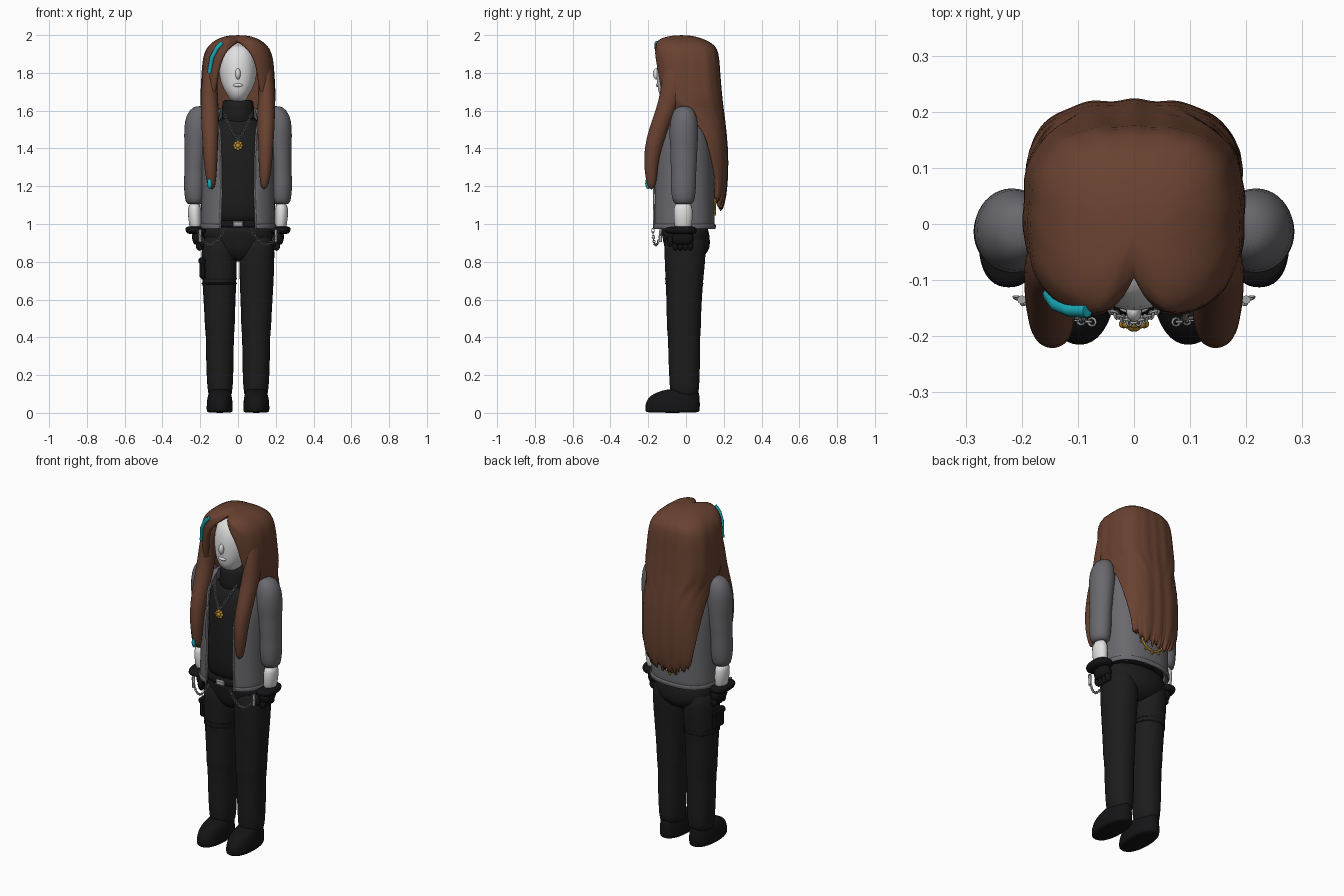
import bpy, bmesh, math, random
from mathutils import Vector

random.seed(4)
if "Cube" in bpy.data.objects:
    bpy.data.objects.remove(bpy.data.objects["Cube"])


def material(name, *rgb):
    m = bpy.data.materials.new(name)
    m.use_nodes = True
    m.diffuse_color = (*rgb, 1)
    m.node_tree.nodes["Principled BSDF"].inputs["Base Color"].default_value = (*rgb, 1)
    return m


BROWN = material("brown hair", .14, .054, .03)
GREY = material("grey cloth", .14, .14, .155)
BLACK = material("black cloth", .012, .012, .012)
LEATHER = material("black leather", .007, .007, .008)
SKIN = material("pale skin", .75, .75, .75)
SILVER = material("silver", .4, .4, .42)
GOLD = material("gold", .5, .28, .03)
TEAL = material("teal", .01, .4, .48)


def finish(name, bm, mat, smooth=True):
    mesh = bpy.data.meshes.new(name)
    bm.to_mesh(mesh)
    bm.free()
    mesh.materials.append(mat)
    mesh.polygons.foreach_set("use_smooth", [smooth] * len(mesh.polygons))
    ob = bpy.data.objects.new(name, mesh)
    bpy.context.collection.objects.link(ob)
    return ob


def ring_point(row, a, n):
    """Point at angle a (0 is the front) on a rounded section: z, cx, rx, front y, back y."""
    z, cx, rx, front, back = row[:5]
    s, c = math.sin(a), math.cos(a)
    k = (abs(s) ** n + abs(c) ** n) ** (-1 / n)
    return Vector((cx + rx * s * k, (front + back) / 2 - (back - front) / 2 * c * k, z))


def loft(name, rows, mat, n=2.0, seg=20, thick=0, side=1, tweak=None):
    """Skin sections listed from top to bottom; a sixth value opens the front by that angle."""
    bm = bmesh.new()
    grid = []
    for row in rows:
        row = (row[0], row[1] * side, *row[2:])
        gap = math.radians(row[5]) if thick else 0
        count = seg + 1 if thick else seg
        line = []
        for i in range(count):
            p = ring_point(row, gap + (math.tau - 2 * gap) * i / seg, n)
            line.append(bm.verts.new(tweak(p) if tweak else p))
        grid.append(line)
    for top, low in zip(grid, grid[1:]):
        for i in range(seg):
            j = (i + 1) % len(top)
            bm.faces.new((top[i], low[i], low[j], top[j]))
    if not thick or rows[0][5] == 0:
        bm.faces.new(grid[0][:seg])
    if not thick:
        bm.faces.new(grid[-1][::-1])
    bmesh.ops.remove_doubles(bm, verts=bm.verts, dist=.0005)
    ob = finish(name, bm, mat)
    if thick:
        mod = ob.modifiers.new("thickness", 'SOLIDIFY')
        mod.thickness, mod.offset = thick, -1
    ob.modifiers.new("smooth", 'SUBSURF').levels = 1
    ob.modifiers["smooth"].render_levels = 1
    return ob


def ball(name, center, size, mat):
    bm = bmesh.new()
    bmesh.ops.create_uvsphere(bm, u_segments=16, v_segments=10, radius=1)
    bmesh.ops.scale(bm, vec=size, verts=bm.verts)
    bmesh.ops.translate(bm, vec=center, verts=bm.verts)
    return finish(name, bm, mat)


def box(name, center, size, mat, bevel=.006):
    bm = bmesh.new()
    bmesh.ops.create_cube(bm, size=1)
    bmesh.ops.scale(bm, vec=size, verts=bm.verts)
    bmesh.ops.translate(bm, vec=center, verts=bm.verts)
    ob = finish(name, bm, mat, False)
    ob.modifiers.new("edges", 'BEVEL').width = bevel
    return ob


def tube(name, points, radius, mat, cyclic=False):
    curve = bpy.data.curves.new(name, 'CURVE')
    curve.dimensions, curve.bevel_depth, curve.bevel_resolution = '3D', radius, 2
    curve.use_fill_caps = True
    spline = curve.splines.new('POLY')
    spline.points.add(len(points) - 1)
    for sp, p in zip(spline.points, points):
        sp.co = (*p, 1)
    spline.use_cyclic_u = cyclic
    curve.materials.append(mat)
    ob = bpy.data.objects.new(name, curve)
    bpy.context.collection.objects.link(ob)
    return ob


def chain(name, a, b, c, links):
    """Oval links, turned alternately, along a bent path."""
    a, b, c = Vector(a), Vector(b), Vector(c)
    path = [a.lerp(b, t).lerp(b.lerp(c, t), t) for t in (i / links for i in range(links + 1))]
    for i, (p, q) in enumerate(zip(path, path[1:])):
        d = q - p
        u = d.cross(Vector((0, 1, 0))).normalized()
        w = u if i % 2 else d.cross(u).normalized()
        oval = [(p + q) / 2 + d * .68 * math.cos(k * math.pi / 4) + w * .007 * math.sin(k * math.pi / 4)
                for k in range(8)]
        tube(f"{name}_link", oval, .0022, SILVER, True)


# Hair: one shell, parted in front, hanging into a ragged curtain behind
def comb(p):
    a = math.atan2(p.x, -p.y)
    p.x, p.y = p.x * (1 + .012 * math.sin(15 * a)), p.y * (1 + .012 * math.cos(18 * a))
    if p.z > 1.88 and p.y < 0:
        p.y += .05 * math.exp(-(p.x / .03) ** 2)
    if p.z < 1.24:
        f = (1.25 - p.z) / .18
        p.z += f * (.1 * (p.x / .2) ** 2 + random.uniform(-.02, .03))
    return p


hair = [(2, 0, .045, -.09, .02, 0), (1.985, 0, .1, -.145, .08, 0), (1.96, 0, .14, -.168, .135, 2),
        (1.93, 0, .168, -.172, .165, 15), (1.88, 0, .186, -.17, .175, 24), (1.8, 0, .192, -.162, .18, 31),
        (1.7, 0, .197, -.15, .188, 34), (1.63, 0, .2, -.145, .195, 42), (1.56, 0, .2, -.145, .205, 100),
        (1.4, 0, .2, -.145, .222, 116), (1.25, 0, .198, -.145, .222, 128), (1.15, 0, .194, -.145, .212, 132),
        (1.07, 0, .19, -.145, .198, 135)]
loft("hair", hair, BROWN, 3, 56, .03, tweak=comb)
streak = []
for i, row in enumerate(hair[2:6]):
    streak.append(comb(ring_point(row, math.radians(-33 - 4 * i), 3)))
tube("teal_streak", streak, .012, TEAL)
ball("teal_lock_tip", (-.15, -.2, 1.215), (.013, .016, .03), TEAL)

# Head
loft("head", [(1.96, 0, .06, -.1, .07), (1.9, 0, .098, -.145, .1), (1.82, 0, .104, -.157, .1),
              (1.76, 0, .096, -.155, .08), (1.71, 0, .076, -.15, .03), (1.675, 0, .05, -.138, 0),
              (1.64, 0, .04, -.1, .02)], SKIN, 2.2)
ball("nose", (0, -.155, 1.795), (.014, .02, .03), SKIN)
ball("lips", (0, -.15, 1.735), (.026, .01, .009), SKIN)
loft("turtleneck", [(1.66, 0, .078, -.1, .06), (1.645, 0, .086, -.112, .07), (1.58, 0, .084, -.112, .07),
                    (1.5, 0, .1, -.12, .08)], BLACK)

# Torso
loft("shirt", [(1.58, 0, .09, -.1, .07), (1.5, 0, .15, -.14, .1), (1.35, 0, .175, -.165, .12),
               (1.1, 0, .17, -.16, .12), (.98, 0, .17, -.158, .12)], BLACK, 2.5)
jacket = [(1.62, 0, .11, -.09, .08, 50), (1.57, 0, .17, -.13, .11, 38), (1.48, 0, .195, -.16, .135, 28),
          (1.35, 0, .197, -.178, .148, 26), (1.15, 0, .193, -.18, .15, 26), (1, 0, .197, -.182, .152, 27),
          (.975, 0, .197, -.182, .152, 27)]
loft("jacket", jacket, GREY, 2.5, 36, .02)
loft("jacket_hem", [(z, 0, .203, -.187, .158, 27) for z in (1, .99, .972)], GREY, 2.5, 36, .012)
for s in (1, -1):
    tube("zip", [ring_point(r, s * math.radians(r[5]), 2.5) for r in jacket[1:]], .005, SILVER)

# Back emblem: toothed ring
spokes = [i * math.tau / 24 for i in range(24)]
tube("emblem_ring", [(.075 * math.cos(t), .154, 1.14 + .075 * math.sin(t)) for t in spokes], .006, GOLD, True)
for t in spokes[::2]:
    tooth = box("emblem_tooth", (0, 0, 0), (.016, .009, .012), GOLD, .001)
    tooth.location = (.088 * math.cos(t), .154, 1.14 + .088 * math.sin(t))
    tooth.rotation_euler.y = -t

# Hips and belt
loft("hips", [(1, 0, .18, -.14, .115), (.95, 0, .19, -.13, .124), (.9, 0, .185, -.12, .13),
              (.85, 0, .14, -.11, .122), (.8, 0, .05, -.07, .06)], BLACK, 2.3)
loft("belt", [(z, 0, .178, -.165, .125) for z in (1.02, 1.015, .985, .98)], LEATHER, 2.5)
box("belt_buckle", (0, -.168, 1), (.055, .014, .032), SILVER)

for s, label in ((1, "left"), (-1, "right")):
    # Front lock, sleeve, forearm and glove
    loft(f"{label}_hair_lock", [(1.88, .14, .035, -.11, -.01), (1.75, .153, .042, -.13, 0),
                                (1.65, .15, .047, -.145, -.03), (1.55, .149, .047, -.18, -.075),
                                (1.45, .147, .043, -.213, -.11), (1.35, .146, .038, -.225, -.145),
                                (1.25, .143, .03, -.217, -.152), (1.18, .138, .015, -.2, -.165)],
         BROWN, side=s)
    loft(f"{label}_sleeve", [(1.625, .2, .025, -.035, .015), (1.605, .205, .053, -.065, .045),
                             (1.55, .214, .071, -.087, .064), (1.46, .218, .069, -.09, .066),
                             (1.39, .222, .06, -.082, .06), (1.34, .225, .061, -.085, .06),
                             (1.28, .228, .055, -.078, .054), (1.21, .229, .06, -.084, .056),
                             (1.13, .229, .053, -.075, .048), (1.1, .229, .043, -.06, .036)], GREY, side=s)
    loft(f"{label}_forearm", [(1.12, .23, .036, -.068, .037), (1.04, .23, .036, -.066, .036),
                              (.95, .222, .032, -.06, .03)], SKIN, side=s)
    loft(f"{label}_glove_cuff", [(.988, .226, .045, -.08, .04), (.98, .224, .055, -.115, .058),
                                 (.955, .222, .055, -.115, .058), (.945, .22, .04, -.08, .045)],
         LEATHER, 2.5, side=s)
    loft(f"{label}_glove", [(.96, .212, .035, -.07, .04), (.92, .208, .036, -.075, .042),
                            (.885, .204, .03, -.07, .036)], LEATHER, 2.6, side=s)
    for i in range(4):
        ball(f"{label}_finger", (s * .203, -.057 + i * .027, .885), (.02, .014, .027), LEATHER)
    ball(f"{label}_thumb", (s * .19, -.085, .91), (.014, .016, .03), LEATHER)

    # Leg and shoe
    loft(f"{label}_leg", [(.97, .1, .085, -.115, .1), (.86, .1, .096, -.117, .11), (.7, .099, .091, -.108, .09),
                          (.52, .097, .081, -.102, .08), (.44, .096, .08, -.103, .08),
                          (.42, .096, .074, -.096, .075), (.28, .096, .074, -.094, .076),
                          (.12, .095, .068, -.086, .07), (.08, .095, .06, -.08, .065)], BLACK, 2.3, side=s)
    loft(f"{label}_shoe", [(.13, .095, .05, -.09, .06), (.105, .096, .06, -.17, .07), (.075, .097, .067, -.208, .074),
                           (.03, .097, .07, -.219, .075), (.008, .097, .069, -.215, .072), (0, .097, .064, -.21, .067)],
         LEATHER, 2.3, side=s)

    # Chains and hanging clasp
    chain(f"{label}_necklace", (s * .075, -.115, 1.59), (s * .04, -.165, 1.5), (0, -.178, 1.44), 14)
    chain(f"{label}_belt_chain", (s * .07, -.175, .975), (s * .15, -.17, .81), (s * .21, -.13, .96), 16)
    tube(f"{label}_chain_clasp", [(s * .2, -.135, z) for z in (.97, .905)], .008, SILVER)

# Flower pendant
ball("pendant_center", (0, -.182, 1.415), (.013, .01, .013), GOLD)
for i in range(8):
    t = i * math.tau / 8
    ball("pendant_petal", (.018 * math.cos(t), -.178, 1.415 + .018 * math.sin(t)), (.009, .008, .009), GOLD)

# Thigh pouch and straps
box("thigh_pouch", (-.187, -.03, .765), (.034, .1, .11), LEATHER, .01)
box("pouch_flap", (-.19, -.03, .805), (.036, .106, .035), LEATHER, .008)
for z in (.71, .685):
    loft("thigh_strap", [(z + d, -.099, .094, -.111, .093) for d in (.006, .004, -.004, -.006)], LEATHER, 2.3)
